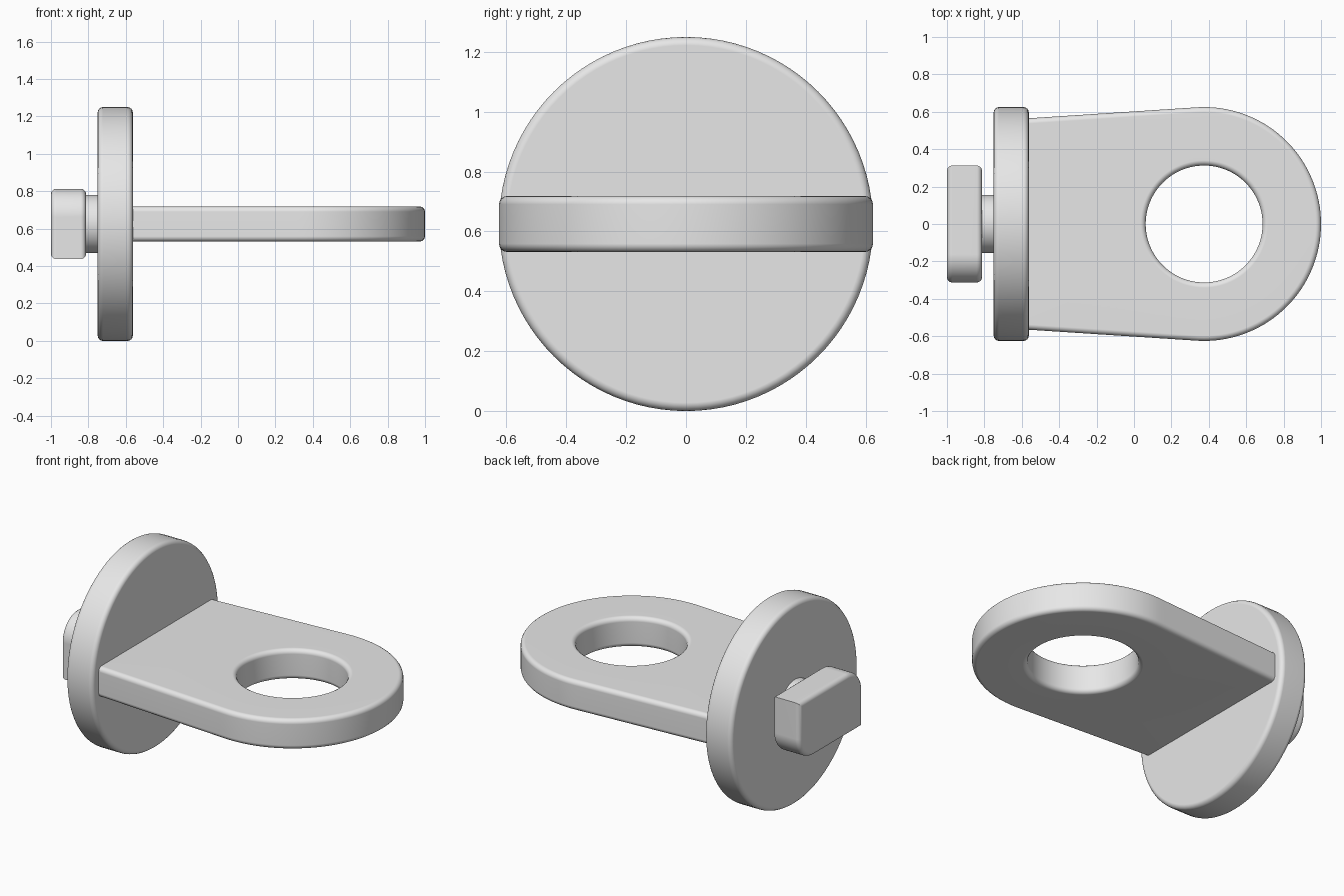
import bpy
import bmesh
from math import sin, cos, pi, radians

cube = bpy.data.objects.get("Cube")
if cube:
    bpy.data.objects.remove(cube)

AXIS_Z = 0.625       # height of the common centre line
THICK = 0.1875       # thickness of every plate
ROUND = 0.028        # rim rounding
RADIUS = 0.625

grey = bpy.data.materials.new("plain grey")
grey.use_nodes = True
colour = (0.8, 0.8, 0.8, 1)
grey.diffuse_color = colour
grey.node_tree.nodes["Principled BSDF"].inputs["Base Color"].default_value = colour


def arc(cx, cy, r, start, end, steps):
    angles = [radians(start + (end - start) * i / steps) for i in range(steps + 1)]
    return [(cx + r * cos(a), cy + r * sin(a)) for a in angles]


def circle(cx, cy, r, steps=96):
    return arc(cx, cy, r, 0, 360, steps)[:-1]


def prism(name, outline, low, high, along_x, hole=None, rim=ROUND):
    """Extrude an outline, optionally with a matching hole, and round its rims."""
    bm = bmesh.new()

    def ring(points, w):
        return [bm.verts.new((w, u, v) if along_x else (u, v, w)) for u, v in points]

    def bridge(a, b):
        for i in range(len(a)):
            j = (i + 1) % len(a)
            bm.faces.new((a[i], a[j], b[j], b[i]))

    bottom, top = ring(outline, low), ring(outline, high)
    bridge(bottom, top)
    if hole:
        hole_bottom, hole_top = ring(hole, low), ring(hole, high)
        bridge(hole_top, hole_bottom)
        bridge(hole_bottom, bottom)
        bridge(top, hole_top)
    else:
        bm.faces.new(bottom)
        bm.faces.new(top)
    bmesh.ops.recalc_face_normals(bm, faces=bm.faces)
    if rim:
        k = 0 if along_x else 2
        edges = [e for e in bm.edges
                 if abs(e.verts[0].co[k] - e.verts[1].co[k]) < 1e-5
                 and e.calc_face_angle(0) > 1]
        bmesh.ops.bevel(bm, geom=edges, offset=rim, segments=4, profile=0.5,
                        affect='EDGES', clamp_overlap=True)
    mesh = bpy.data.meshes.new(name)
    bm.to_mesh(mesh)
    bm.free()
    mesh.materials.append(grey)
    obj = bpy.data.objects.new(name, mesh)
    bpy.context.collection.objects.link(obj)
    bpy.ops.object.select_all(action='DESELECT')
    obj.select_set(True)
    bpy.context.view_layer.objects.active = obj
    bpy.ops.object.shade_smooth_by_angle(angle=radians(35))
    normals = obj.modifiers.new("flat caps", 'WEIGHTED_NORMAL')
    normals.keep_sharp = True
    return obj


# Round flange
prism("flange_disc", circle(0, AXIS_Z, RADIUS), -0.75, -0.75 + THICK, True)

# Handle plate: round end with two tangent sides running into the flange
hole_x = 1 - RADIUS
tangent = pi / 2 + 0.065
outline = []
count = 128
for i in range(count):
    a = 2 * pi * i / count
    side = a if a <= pi else 2 * pi - a
    r = RADIUS
    if side > tangent:
        r = min(RADIUS / cos(side - tangent), (hole_x + 0.7) / max(-cos(side), 0.01))
    outline.append((hole_x + r * cos(a), r * sin(a)))
prism("handle_plate", outline, AXIS_Z - THICK / 2, AXIS_Z + THICK / 2, False,
      hole=circle(hole_x, 0, RADIUS / 2, count))

# Short neck between flange and locking lug
prism("neck", circle(0, AXIS_Z, 0.155, 64), -0.85, -0.72, True, rim=0)

# Locking lug: two opposite corners rounded, the other two square
w, h, r = RADIUS / 2, THICK, 0.15
half = [(w, h)] + arc(-w + r, h - r, r, 90, 180, 14)
lug = [(s * u, AXIS_Z + s * v) for s in (1, -1) for u, v in half]
prism("locking_lug", lug, -1, -1 + THICK, True)
